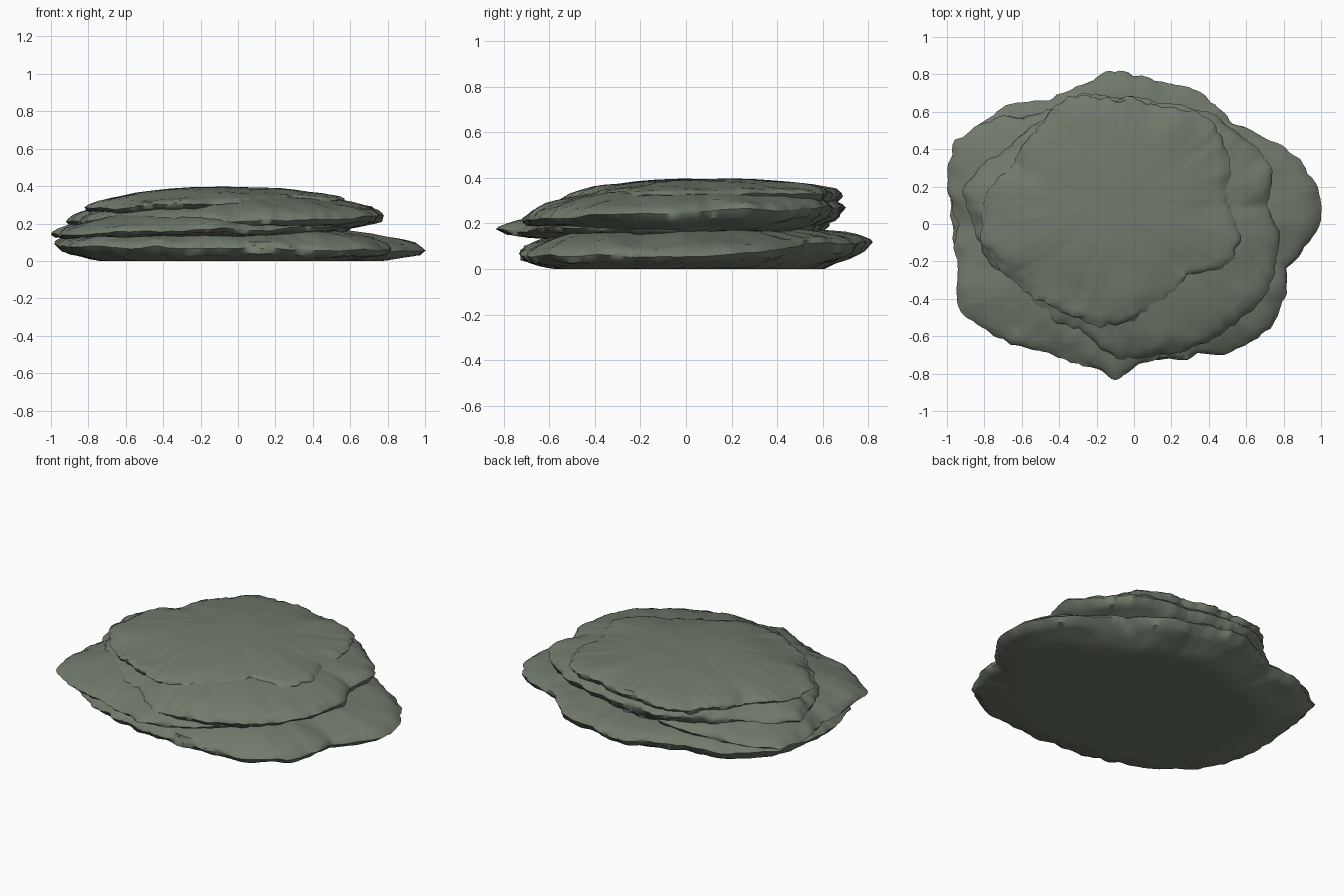
import bpy, bmesh, math
from mathutils import Vector, noise

if "Cube" in bpy.data.objects:
    bpy.data.objects.remove(bpy.data.objects["Cube"])

SEG = 220
stone = bpy.data.materials.new("mossy_stone")
stone.diffuse_color = (0.165, 0.195, 0.15, 1)
stone.use_nodes = True
stone.node_tree.nodes["Principled BSDF"].inputs["Base Color"].default_value = stone.diffuse_color

# radial scale of the rings: underside from centre to rim, then upper side back in
UNDER = [0.4, 0.7, 0.76, 0.82, 0.88, 0.93, 0.97]
UPPER = [0.985, 0.955, 0.91, 0.86, 0.8, 0.72, 0.62, 0.5, 0.36, 0.2, 0.08]


def sample(rim, c, a):
    """Radius and height of a rim given as (x, y, z) points, at angle a."""
    pol = sorted((math.atan2(y - c[1], x - c[0]) % math.tau,
                  math.hypot(x - c[0], y - c[1]), z) for x, y, z in rim)
    pol = [(pol[-1][0] - math.tau, *pol[-1][1:])] + pol
    pol.append((pol[1][0] + math.tau, *pol[1][1:]))
    for p, q in zip(pol, pol[1:]):
        if p[0] <= a <= q[0]:
            t = (a - p[0]) / max(q[0] - p[0], 1e-6)
            return p[1] + t * (q[1] - p[1]), p[2] + t * (q[2] - p[2])
    return pol[0][1:]


def slab(name, rim, centre, z_low, z_top, power, edge, seed):
    """Warped stone layer lofted through scaled copies of its rim."""
    bm = bmesh.new()
    rows = [(s, -1) for s in UNDER] + [(1, 0)] + [(s, 1) for s in UPPER]
    rings = []
    samples = [sample(rim, centre, i * math.tau / SEG) for i in range(SEG)]
    for s, side in rows:
        ring = []
        for i, (r, z) in enumerate(samples):
            a = i * math.tau / SEG
            d = Vector((math.cos(a), math.sin(a), 0))
            # chipped outline, shifting from layer to layer
            p = d * 3 + Vector((0, 0, seed + side * (1 - s) * 6))
            chip = 0.022 * noise.noise(p * 1.5) + 0.022 * noise.noise(p * 4) \
                - 0.014 * abs(noise.noise(p * 6))
            rr = r * s + s ** 3 * chip
            lift = min(1, (1 - s) / 0.03) * edge
            if side < 0:
                k = min(1, (1 - s) / 0.24) ** 0.75
                zz = (z - lift) * (1 - k) + z_low * k
            elif side > 0:
                zz = z + lift * s + (z_top - z) * (1 - s ** power)
            else:
                zz = z
            x, y = centre[0] + d.x * rr, centre[1] + d.y * rr
            # broad swells plus fine creases running inward from the rim
            if side >= 0 or s > 0.8:
                zz += s * 0.014 * noise.noise(Vector((x * 5, y * 5, seed + s * 3)))
                zz += s * s * 0.007 * noise.noise(Vector((d.x * 9, d.y * 9, seed + s * 2)))
            ring.append(bm.verts.new((x, y, max(0, zz))))
        rings.append(ring)
    for lo, hi in zip(rings, rings[1:]):
        for i in range(SEG):
            j = (i + 1) % SEG
            bm.faces.new((lo[i], lo[j], hi[j], hi[i]))
    # close both poles
    for ring, z, flip in ((rings[0], z_low, True), (rings[-1], z_top, False)):
        pole = bm.verts.new((centre[0], centre[1], z))
        for i in range(SEG):
            tri = (ring[i], ring[(i + 1) % SEG], pole)
            bm.faces.new(tri[::-1] if flip else tri)
    bmesh.ops.recalc_face_normals(bm, faces=bm.faces)
    me = bpy.data.meshes.new(name)
    bm.to_mesh(me)
    bm.free()
    ob = bpy.data.objects.new(name, me)
    bpy.context.collection.objects.link(ob)
    me.materials.append(stone)
    bpy.context.view_layer.objects.active = ob
    ob.select_set(True)
    bpy.ops.object.shade_smooth_by_angle(angle=math.radians(50))
    ob.select_set(False)


# base layer with the wide right and back ledges
slab("base_slab", [
    (1, 0, .05), (.97, .2, .06), (.88, .36, .08), (.7, .45, .1), (.52, .54, .11),
    (.3, .73, .11), (.17, .74, .11), (-.06, .82, .12), (-.22, .78, .12), (-.45, .66, .12),
    (-.63, .65, .12), (-.94, .44, .12), (-.96, .15, .1), (-.94, -.2, .08), (-.85, -.42, .08),
    (-.6, -.6, .07), (-.3, -.69, .07), (0, -.72, .07), (.35, -.71, .06), (.52, -.69, .06),
    (.73, -.56, .06), (.82, -.38, .06), (.83, -.24, .05), (.93, -.12, .05)],
    (-.03, -.04), 0, .18, 3, .02, 1.3)

# ledge sticking out at the front left
slab("ledge_slab", [
    (.62, 0, .2), (.55, .3, .21), (.2, .53, .21), (-.2, .6, .2), (-.55, .6, .17),
    (-.95, .45, .14), (-1, .15, .14), (-.95, 0, .14), (-.96, -.25, .14), (-.92, -.46, .14),
    (-.64, -.66, .15), (-.45, -.69, .16), (-.3, -.74, .165), (-.1, -.81, .17),
    (.04, -.76, .17), (.14, -.69, .17), (.4, -.55, .18), (.58, -.3, .19)],
    (-.1, 0), .13, .27, 3, .015, 5.1)

# middle layer, overhanging on the right and back
slab("middle_slab", [
    (.79, -.05, .25), (.71, .1, .25), (.74, .28, .26), (.65, .42, .26), (.5, .53, .27),
    (.35, .61, .27), (.15, .64, .27), (-.2, .69, .27), (-.45, .62, .26), (-.62, .45, .24),
    (-.77, .35, .22), (-.92, .18, .205), (-.86, 0, .21), (-.82, -.15, .21), (-.72, -.27, .21),
    (-.45, -.5, .21), (-.24, -.6, .22), (-.15, -.69, .22), (0, -.72, .22), (.2, -.7, .22),
    (.4, -.63, .22), (.65, -.43, .23), (.76, -.22, .24)],
    (-.05, .03), .17, .35, 3, .02, 9.7)

# domed cap
slab("top_slab", [
    (.58, -.08, .325), (.51, .08, .33), (.5, .2, .33), (.5, .4, .33), (.35, .61, .33),
    (.17, .62, .335), (-.17, .68, .325), (-.35, .67, .315), (-.5, .55, .31), (-.64, .32, .3),
    (-.76, .2, .29), (-.82, .05, .285), (-.78, -.17, .285), (-.65, -.3, .285),
    (-.45, -.44, .295), (-.25, -.53, .305), (0, -.53, .31), (.15, -.45, .31),
    (.3, -.28, .32), (.5, -.22, .325)],
    (-.11, .09), .25, .395, 2.2, .015, 14.2)
